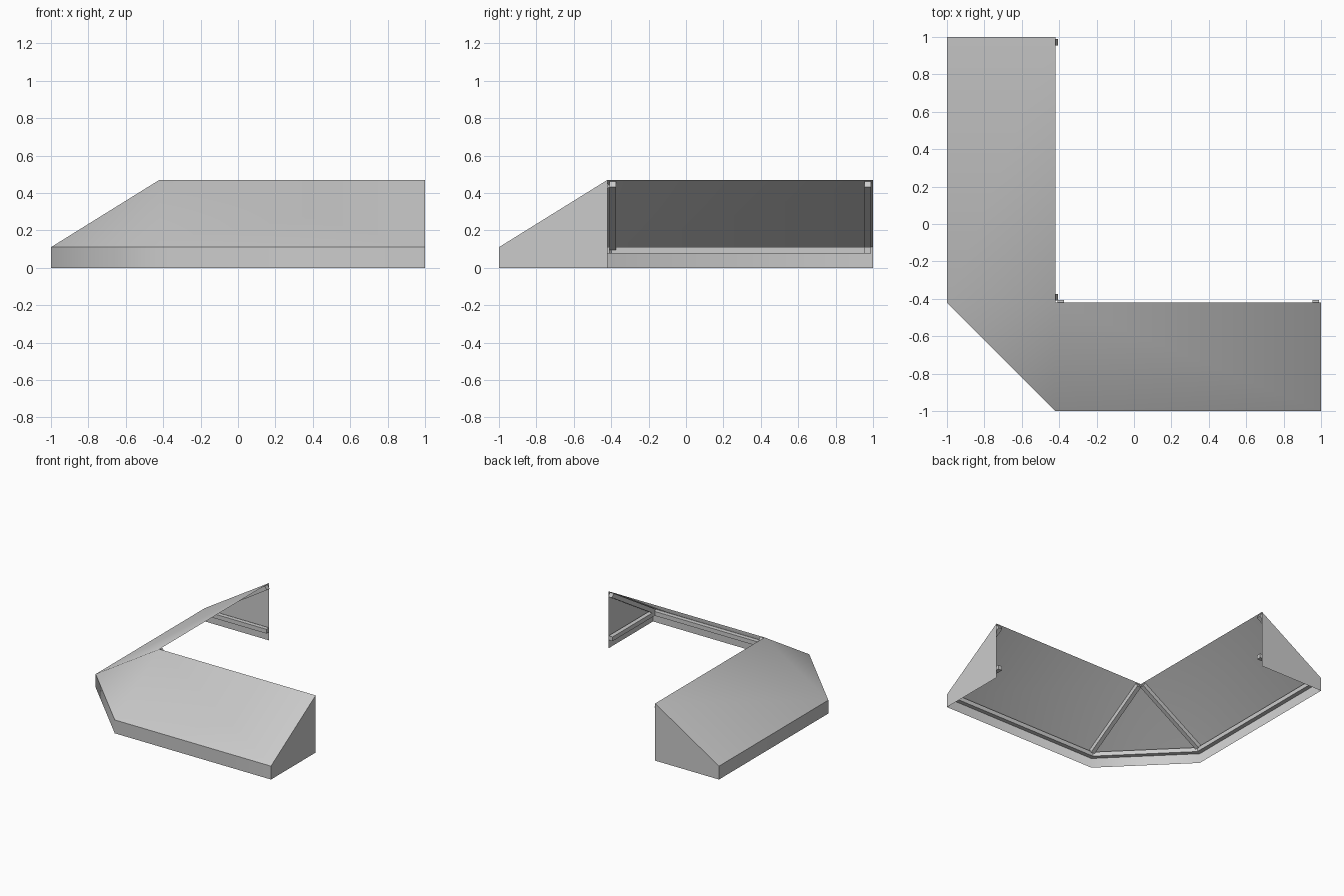
import bpy
import bmesh
import math
from mathutils import Vector

cube = bpy.data.objects.get("Cube")
if cube:
    bpy.data.objects.remove(cube, do_unlink=True)

# Main dimensions
OUT, IN = 1.0, 0.42         # outer edge and wall line
DROP, TOP = 0.11, 0.47      # valance height and wall height
BAR = 0.035                 # frame tube size


def make_material(name, value):
    mat = bpy.data.materials.new(name)
    mat.use_nodes = True
    colour = (value, value, value, 1)
    mat.diffuse_color = colour
    mat.node_tree.nodes["Principled BSDF"].inputs["Base Color"].default_value = colour
    return mat


grey = make_material("canvas grey", 0.6)


def make_mesh(name, verts, faces, smooth=False):
    bm = bmesh.new()
    points = [bm.verts.new(v) for v in verts]
    for face in faces:
        bm.faces.new([points[i] for i in face])
    mesh = bpy.data.meshes.new(name)
    bm.to_mesh(mesh)
    bm.free()
    mesh.materials.append(grey)
    obj = bpy.data.objects.new(name, mesh)
    bpy.context.collection.objects.link(obj)
    if smooth:
        bpy.ops.object.select_all(action='DESELECT')
        obj.select_set(True)
        bpy.context.view_layer.objects.active = obj
        bpy.ops.object.shade_smooth_by_angle(angle=math.radians(50))
    return obj


def swap(p):
    """Mirror a point across the diagonal of the corner."""
    return Vector((p[1], p[0], p[2]))


def beam(name, start, end, side, down):
    """Square tube from start to end, growing towards side and down."""
    s, d = Vector(side).normalized() * BAR, Vector(down).normalized() * BAR
    ring = [Vector((0, 0, 0)), s, s + d, d]
    verts = [Vector(p) + r for p in (start, end) for r in ring]
    faces = [(3, 2, 1, 0), (4, 5, 6, 7)]
    faces += [(i, (i + 1) % 4, (i + 1) % 4 + 4, i + 4) for i in range(4)]
    obj = make_mesh(name, verts, faces)
    bm = bmesh.new()
    bm.from_mesh(obj.data)
    bmesh.ops.recalc_face_normals(bm, faces=bm.faces)
    bm.to_mesh(obj.data)
    bm.free()


# Outline of the outer edge, from one end around the chamfered corner
outline = [(OUT, -OUT), (-IN, -OUT), (-OUT, -IN), (-OUT, OUT)]
low = [(x, y, 0) for x, y in outline]
eave = [(x, y, DROP) for x, y in outline]
wall = [(OUT, -IN, TOP), (-IN, -IN, TOP), (-IN, OUT, TOP)]

# Sloping roof: two long panels and the corner triangle
make_mesh("roof", eave + wall, [(0, 4, 5, 1), (1, 5, 2), (2, 5, 6, 3)], True)

# Vertical valance below the eave
make_mesh("valance", low + eave,
          [(i, i + 4, i + 5, i + 1) for i in range(3)], True)

# End panels
end = [(OUT, -OUT, 0), (OUT, -IN, 0), (OUT, -IN, TOP), (OUT, -OUT, DROP)]
make_mesh("left_end_panel", end, [(0, 1, 2, 3)])
make_mesh("back_end_panel", [swap(p) for p in end], [(3, 2, 1, 0)])

# Frame tubes under each wing
slope = Vector((0, IN - OUT, DROP - TOP)).normalized()
under = Vector((0, -slope.z, slope.y))
ridge = Vector((0, -IN, TOP)) + under * 0.004 + slope * 0.008
gap = 0.006
for wing, place in (("front", Vector), ("side", swap)):
    for spot, x in (("end", OUT - 0.01 - BAR), ("hip", -IN + 0.01)):
        start = ridge + Vector((x, 0, 0))
        beam(f"{wing}_{spot}_rafter", place(start), place(start + slope * 0.64),
             place((1, 0, 0)), place(under))
    x = OUT - 0.01 - BAR
    beam(f"{wing}_end_strut", place((x, gap - OUT, DROP)),
         place((x, 0.01 - IN, DROP)), place((1, 0, 0)), (0, 0, -1))
    beam(f"{wing}_rail", place((OUT - 0.01, gap - OUT, DROP)),
         place((gap - IN, gap - OUT, DROP)), place((0, 1, 0)), (0, 0, -1))

# Rail across the chamfered corner
beam("corner_rail", (gap - IN, gap - OUT, DROP), (gap - OUT, gap - IN, DROP),
     (1, 1, 0), (0, 0, -1))
